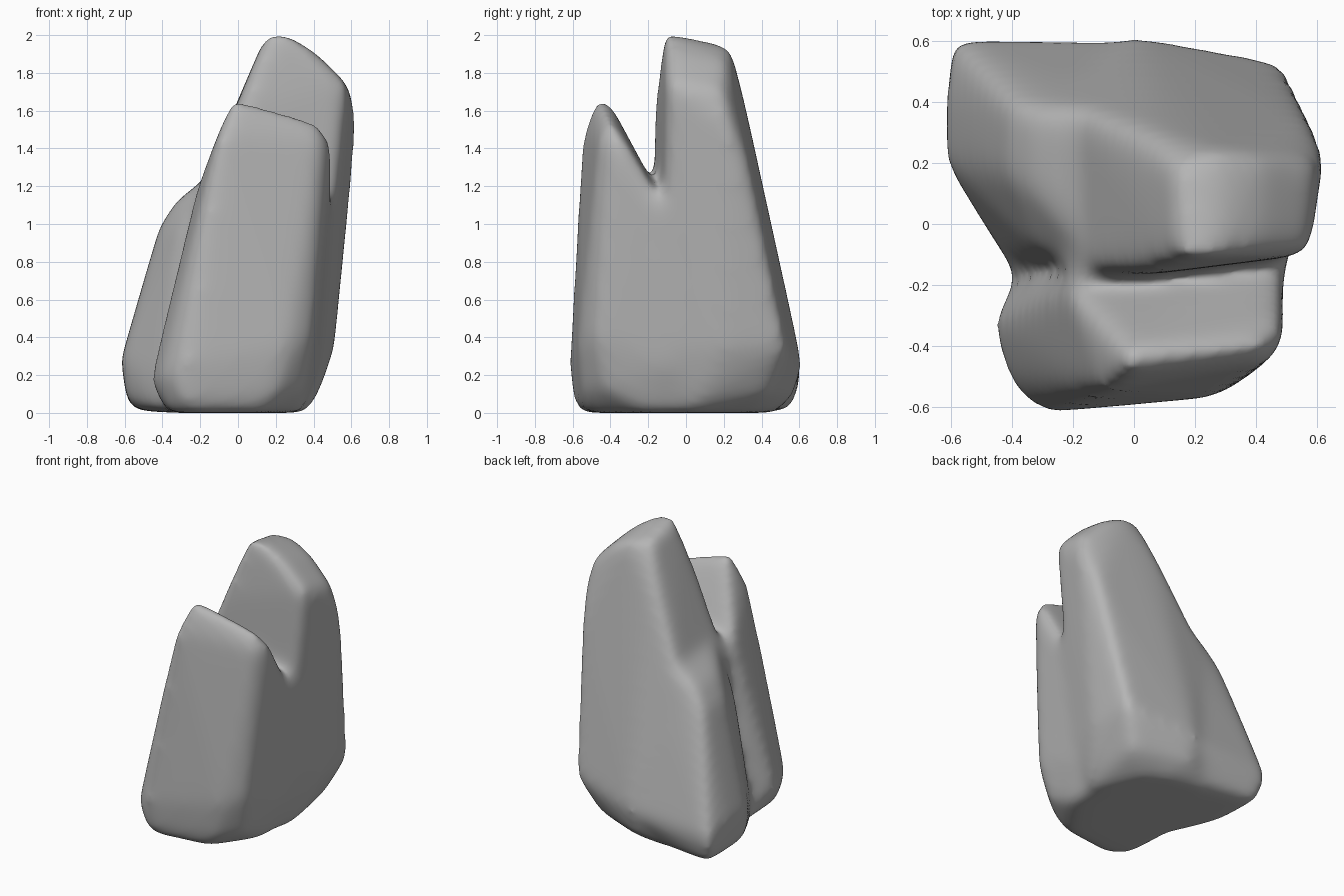
import bpy
import bmesh

old = bpy.data.objects.get("Cube")
if old:
    bpy.data.objects.remove(old, do_unlink=True)

# Corner points of each rough block of stone
FRONT_SLAB = [
    (-.36, -.48, 0), (-.22, -.56, 0), (.12, -.52, 0), (.34, -.2, 0), (.34, .1, 0),
    (-.38, -.14, 0), (-.28, -.6, .06), (.2, -.55, .1), (.35, -.42, .12),
    (-.47, -.32, .17), (-.42, -.5, .18), (-.36, -.58, .2), (-.28, -.62, .25),
    (.27, -.57, .35), (.4, -.48, .4),
    (.43, -.1, .25), (.46, .1, .4), (.5, .02, .86),
    (-.1, -.55, 1.48), (-.03, -.48, 1.67), (-.03, -.41, 1.66),
    (.44, -.46, 1.44), (.43, -.4, 1.55), (.5, -.37, 1.44), (.49, -.31, 1.43),
    (-.22, -.21, 1.2),
]
TOWER = [
    (-.3, -.16, 0), (.37, 0, 0), (.22, .36, 0), (-.2, .48, 0),
    (.43, .1, .1), (.38, .44, .1), (0, .57, .08),
    (.43, -.12, .33), (.51, .2, .34), (.5, .53, .35), (0, .62, .25),
    (.11, -.13, 1.9), (.15, -.11, 2.01), (.27, -.11, 2.01),
    (.13, .2, 1.95), (.28, .24, 1.93),
    (.42, -.1, 1.91), (.43, .22, 1.86),
    (.58, -.1, 1.75), (.6, .2, 1.7), (.63, .22, 1.53), (.58, .34, 1.3),
    (.02, -.17, 1.6), (.08, .3, 1.7), (-.22, -.16, 1.1), (-.24, .4, 1.1),
]
SHOULDER = [
    (-.4, -.15, 0), (-.52, .18, .01), (-.55, .55, .01), (.1, .45, 0), (.2, -.15, 0),
    (-.59, .2, .07), (-.59, .58, .07), (.1, .6, .25),
    (-.4, -.14, .2), (-.62, .2, .28), (-.62, .42, .28), (-.6, .61, .2),
    (-.42, .16, .98), (-.41, .4, .98), (-.3, -.1, .95),
    (-.33, .1, 1.12), (-.33, .36, 1.11), (-.18, -.06, 1.23), (-.16, .36, 1.25),
    (.2, -.1, 1.25), (.15, .37, 1.25),
]

stone = bpy.data.materials.new("grey stone")
stone.use_nodes = True
grey = (.46, .46, .46, 1)
stone.diffuse_color = grey
stone.node_tree.nodes["Principled BSDF"].inputs["Base Color"].default_value = grey


def add_hull(bm, points):
    """Add the closed convex block around the points."""
    verts = [bm.verts.new(p) for p in points]
    hull = bmesh.ops.convex_hull(bm, input=verts)
    spare = {v for v in hull["geom_interior"] + hull["geom_unused"]
             if isinstance(v, bmesh.types.BMVert) and v.is_valid}
    bmesh.ops.delete(bm, geom=list(spare), context="VERTS")


# Blocks gathered in one mesh
bm = bmesh.new()
for block in (FRONT_SLAB, TOWER, SHOULDER):
    add_hull(bm, block)
bmesh.ops.recalc_face_normals(bm, faces=bm.faces)
mesh = bpy.data.meshes.new("rock")
bm.to_mesh(mesh)
bm.free()
rock = bpy.data.objects.new("rock", mesh)
bpy.context.collection.objects.link(rock)

# Fuse the blocks, then wear the edges round
fuse = rock.modifiers.new("fuse", "REMESH")
fuse.mode = "VOXEL"
fuse.voxel_size = .022
wear = rock.modifiers.new("wear", "SMOOTH")
wear.factor = .5
wear.iterations = 55
bpy.context.view_layer.objects.active = rock
rock.select_set(True)
for name in ("fuse", "wear"):
    bpy.ops.object.modifier_apply(modifier=name)

rock.data.materials.clear()
rock.data.materials.append(stone)
bpy.ops.object.shade_smooth()
